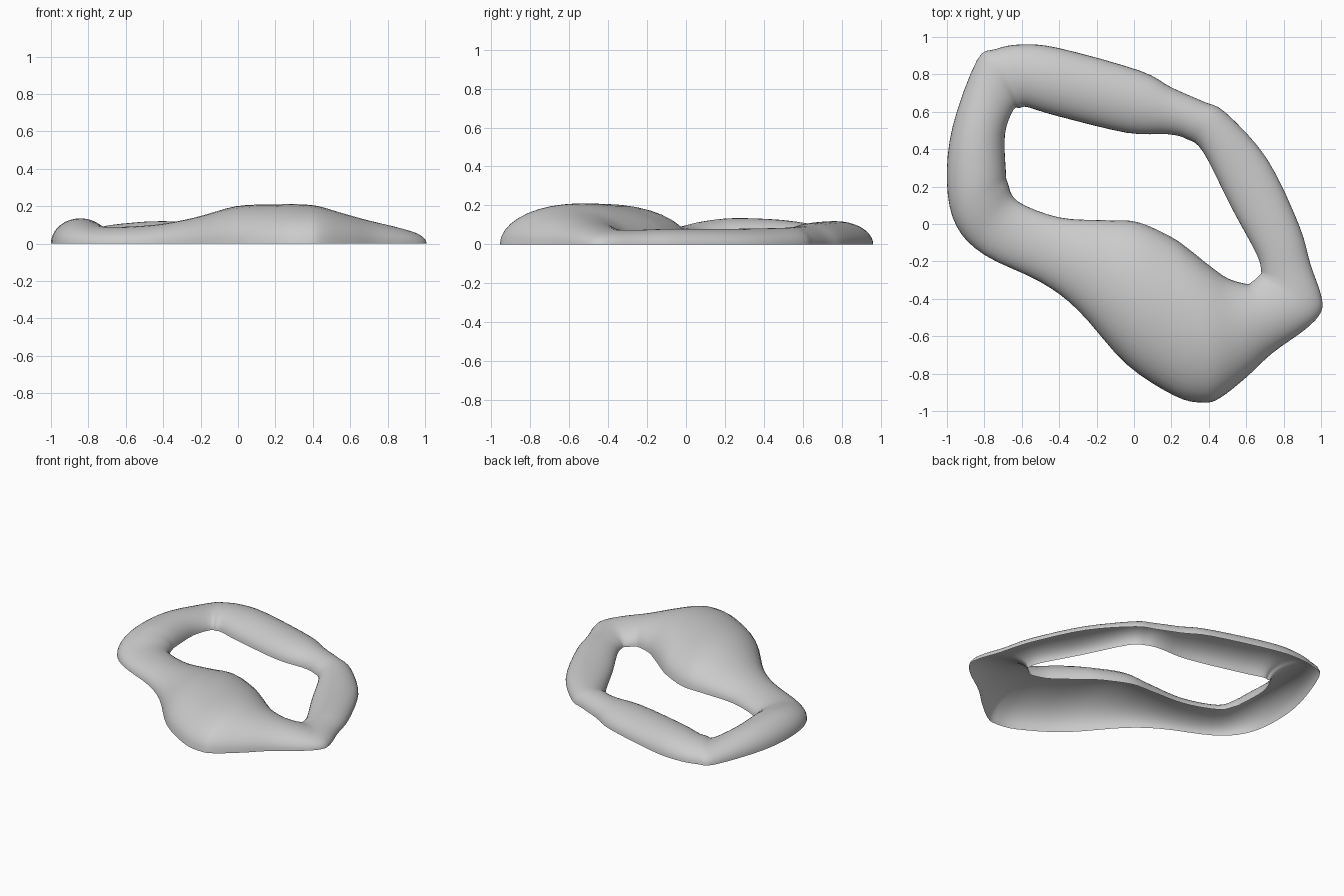
import bpy, bmesh, math
from mathutils import Vector

if "Cube" in bpy.data.objects:
    bpy.data.objects.remove(bpy.data.objects["Cube"])

# Stations around the ring: outer x, y, inner x, y, ridge height
STATIONS = [
    (-1.0, .22, -.685, .28, .135),
    (-.97, .52, -.69, .48, .125),
    (-.84, .875, -.645, .61, .09),
    (-.74, .935, -.61, .62, .10),
    (-.60, .96, -.57, .625, .11),
    (-.40, .94, -.42, .58, .12),
    (.03, .82, -.04, .488, .11),
    (.20, .73, .18, .48, .095),
    (.37, .655, .28, .455, .09),
    (.49, .595, .37, .385, .085),
    (.71, .35, .52, .09, .08),
    (.88, 0, .655, -.16, .08),
    (.945, -.22, .68, -.25, .075),
    (1.0, -.38, .675, -.27, .075),
    (1.0, -.47, .66, -.285, .08),
    (.92, -.56, .63, -.31, .10),
    (.74, -.69, .60, -.32, .13),
    (.60, -.82, .50, -.29, .165),
    (.46, -.93, .40, -.22, .20),
    (.37, -.955, .30, -.14, .21),
    (.22, -.92, .20, -.07, .21),
    (-.04, -.75, .02, .01, .20),
    (-.30, -.46, -.15, .02, .14),
    (-.50, -.31, -.40, .035, .10),
    (-.80, -.165, -.62, .12, .09),
    (-.95, -.01, -.675, .22, .12),
]
SUB, ARC = 4, 18


def spline(a, b, c, d, t):
    return 0.5 * (2 * b + (c - a) * t + (2 * a - 5 * b + 4 * c - d) * t * t
                  + (3 * b - a - 3 * c + d) * t ** 3)


# Open-bottomed domed ring, swept as half-ellipse sections
bm = bmesh.new()
rings = []
n = len(STATIONS)
for i in range(n):
    quad = [STATIONS[(i + k) % n] for k in (-1, 0, 1, 2)]
    for s in range(SUB):
        ox, oy, ix, iy, h = (spline(*vals, s / SUB) for vals in zip(*quad))
        outer, inner = Vector((ox, oy, 0)), Vector((ix, iy, 0))
        section = []
        for k in range(ARC + 1):
            a = math.pi * k / ARC
            p = outer.lerp(inner, (1 - math.cos(a)) / 2)
            p.z = h * math.sin(a) if 0 < k < ARC else 0
            section.append(bm.verts.new(p))
        rings.append(section)

for i, ring in enumerate(rings):
    nxt = rings[(i + 1) % len(rings)]
    for k in range(ARC):
        bm.faces.new((ring[k], ring[k + 1], nxt[k + 1], nxt[k]))

# Face outward and shade smooth
bm.normal_update()
if sum(f.normal.z for f in bm.faces) < 0:
    bmesh.ops.reverse_faces(bm, faces=bm.faces[:])
for f in bm.faces:
    f.smooth = True

mesh = bpy.data.meshes.new("domed_ring")
bm.to_mesh(mesh)
bm.free()
bpy.context.collection.objects.link(bpy.data.objects.new("domed_ring", mesh))
